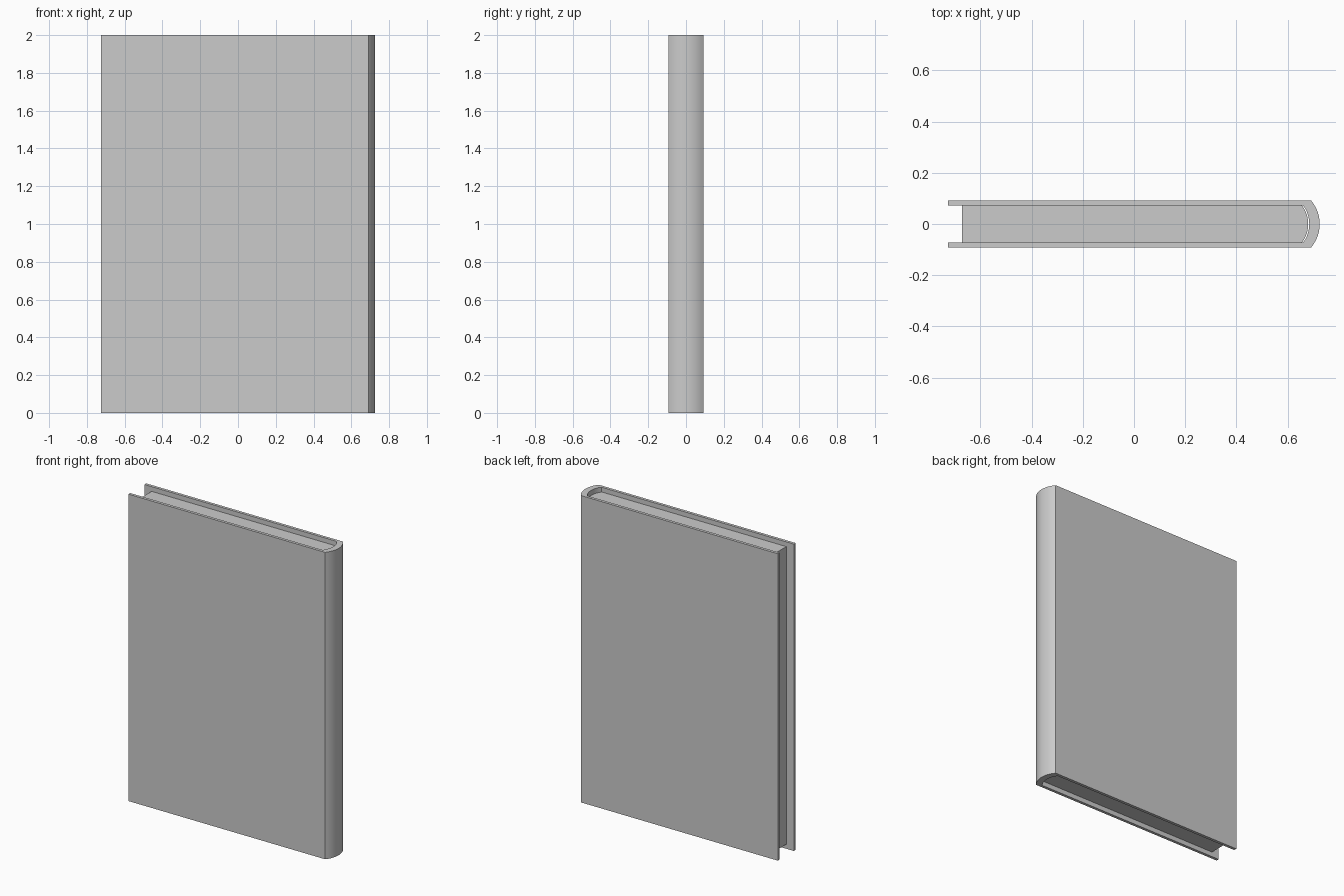
import bpy, bmesh, math

if "Cube" in bpy.data.objects:
    bpy.data.objects.remove(bpy.data.objects["Cube"])


def arc(x_edge, x_tip, half, n=12):
    """Shallow bulging arc from y=-half to y=+half."""
    s = x_tip - x_edge
    r = (half * half + s * s) / (2 * s)
    a = math.asin(half / r)
    return [(x_tip - r + r * math.cos(t), r * math.sin(t))
            for t in (-a + 2 * a * i / n for i in range(n + 1))]


def extrude_profile(name, pts, z0, z1):
    bm = bmesh.new()
    face = bm.faces.new([bm.verts.new((x, y, z0)) for x, y in pts])
    res = bmesh.ops.extrude_face_region(bm, geom=[face])
    top = [v for v in res["geom"] if isinstance(v, bmesh.types.BMVert)]
    bmesh.ops.translate(bm, verts=top, vec=(0, 0, z1 - z0))
    bmesh.ops.recalc_face_normals(bm, faces=bm.faces)
    mesh = bpy.data.meshes.new(name)
    bm.to_mesh(mesh)
    bm.free()
    obj = bpy.data.objects.new(name, mesh)
    bpy.context.collection.objects.link(obj)
    bpy.ops.object.select_all(action='DESELECT')
    obj.select_set(True)
    bpy.context.view_layer.objects.active = obj
    bpy.ops.object.shade_smooth_by_angle(angle=math.radians(20))
    return obj


FORE, OUT, INN = -0.726, 0.092, 0.073

# Cover: two boards joined by the rounded spine
outer = arc(0.692, 0.726, OUT)
inner = arc(0.661, 0.685, INN)
extrude_profile("cover", [(FORE, -OUT)] + outer + [(FORE, OUT), (FORE, INN)]
                + inner[::-1] + [(FORE, -INN)], 0, 2)

# Page block: recessed at head, tail and fore edge, rounded at the spine
PAGE = 0.0715
extrude_profile("pages", [(-0.673, -PAGE)] + arc(0.657, 0.681, PAGE)
                + [(-0.673, PAGE)], 0.03, 1.97)
